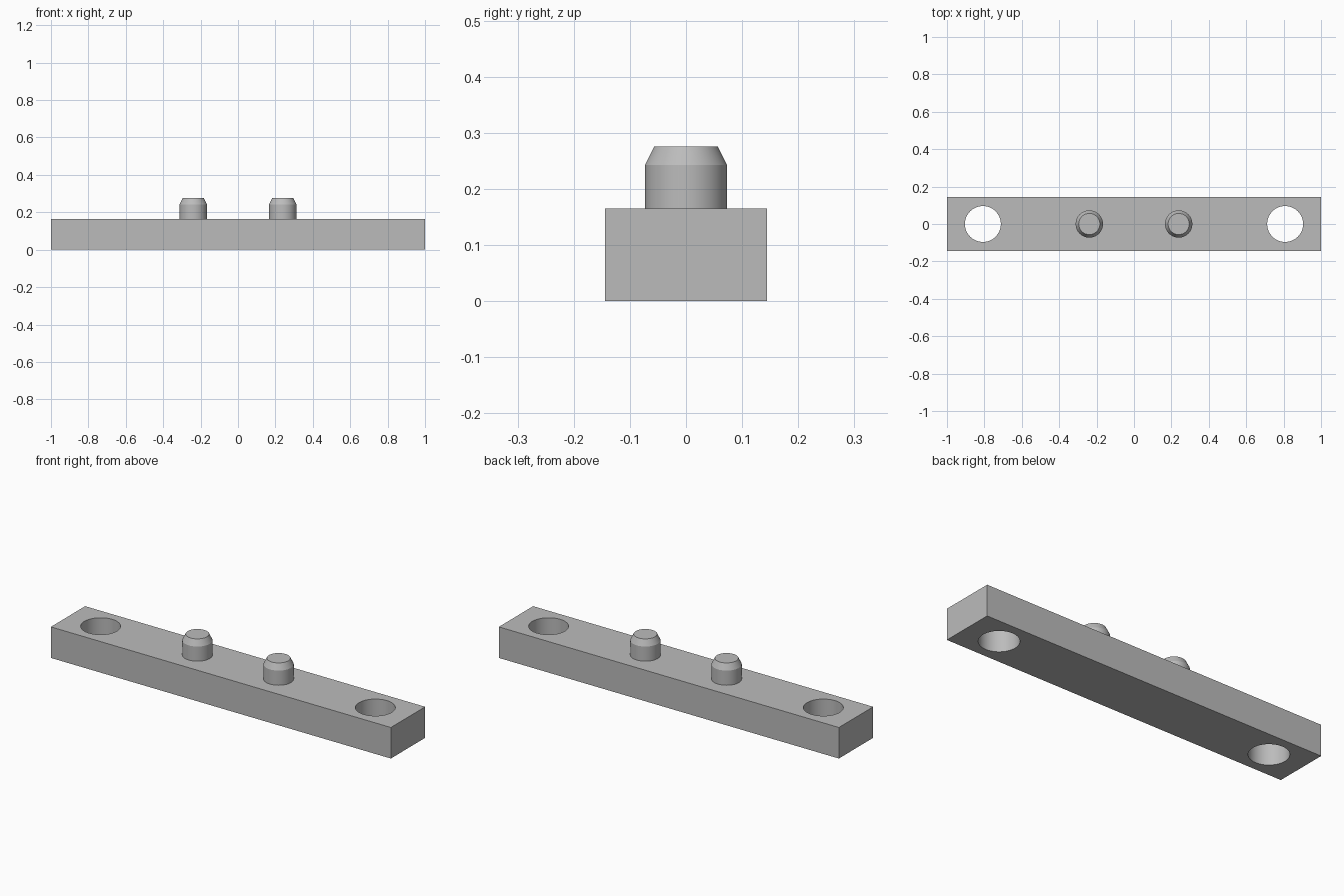
import bpy, bmesh, math

cube = bpy.data.objects.get("Cube")
if cube:
    bpy.data.objects.remove(cube, do_unlink=True)

LENGTH, DEPTH, HEIGHT = 2.0, 0.288, 0.165
HOLE_X, HOLE_R = 0.808, 0.096
PIN_X, PIN_R, PIN_TIP_R = 0.239, 0.073, 0.0565
SHOULDER_Z, PIN_TOP = 0.243, 0.276
SIDES = 64

grey = bpy.data.materials.new("plain grey")
grey.use_nodes = True
colour = (0.5, 0.5, 0.5, 1)
grey.diffuse_color = colour
grey.node_tree.nodes["Principled BSDF"].inputs["Base Color"].default_value = colour


def finish(name, bm):
    """Turn a bmesh into a named grey object with sharp edges kept."""
    bmesh.ops.recalc_face_normals(bm, faces=bm.faces)
    mesh = bpy.data.meshes.new(name)
    bm.to_mesh(mesh)
    bm.free()
    mesh.materials.append(grey)
    obj = bpy.data.objects.new(name, mesh)
    bpy.context.collection.objects.link(obj)
    return obj


def smooth(obj):
    bpy.ops.object.select_all(action="DESELECT")
    obj.select_set(True)
    bpy.context.view_layer.objects.active = obj
    bpy.ops.object.shade_smooth_by_angle(angle=math.radians(20))


def turned(name, x, profile):
    """Solid of revolution about a vertical axis from (radius, z) pairs."""
    bm = bmesh.new()
    rings = []
    for r, z in profile:
        rings.append([bm.verts.new((x + r * math.cos(math.tau * i / SIDES),
                                    r * math.sin(math.tau * i / SIDES), z))
                      for i in range(SIDES)])
    for low, high in zip(rings, rings[1:]):
        for i in range(SIDES):
            j = (i + 1) % SIDES
            bm.faces.new((low[i], low[j], high[j], high[i]))
    bm.faces.new(rings[0])
    bm.faces.new(rings[-1])
    return finish(name, bm)


# Rectangular bar
bm = bmesh.new()
bmesh.ops.create_cube(bm, size=1)
bmesh.ops.scale(bm, vec=(LENGTH, DEPTH, HEIGHT), verts=bm.verts)
bmesh.ops.translate(bm, vec=(0, 0, HEIGHT / 2), verts=bm.verts)
bar = finish("bar", bm)

for side, sign in (("left", 1), ("right", -1)):
    # Through hole near each end
    cutter = turned(side + "_hole_cutter", sign * HOLE_X,
                    [(HOLE_R, -0.1), (HOLE_R, HEIGHT + 0.1)])
    cutter.hide_render = True
    cut = bar.modifiers.new(side + "_hole", "BOOLEAN")
    cut.operation = "DIFFERENCE"
    cut.solver = "EXACT"
    cut.object = cutter

    # Chamfered locating pin
    pin = turned(side + "_pin", sign * PIN_X,
                 [(PIN_R, HEIGHT), (PIN_R, SHOULDER_Z), (PIN_TIP_R, PIN_TOP)])
    smooth(pin)

# Bake the holes into the bar, then drop the cutters
for cut in list(bar.modifiers):
    cutter = cut.object
    bpy.context.view_layer.objects.active = bar
    bpy.ops.object.modifier_apply(modifier=cut.name)
    bpy.data.objects.remove(cutter, do_unlink=True)
smooth(bar)
